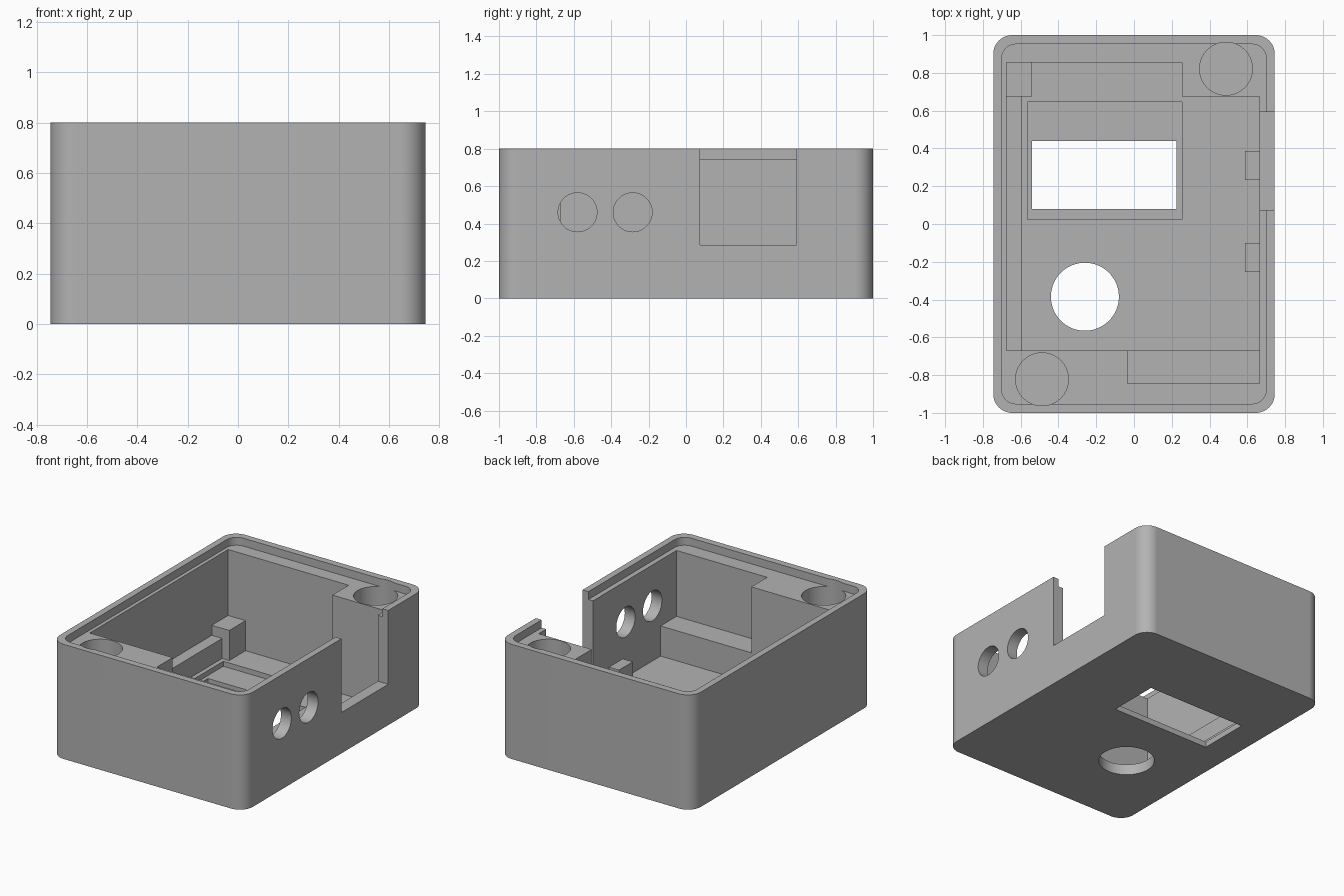
import bpy
import bmesh
import math
from mathutils import Matrix

cube = bpy.data.objects.get("Cube")
if cube:
    bpy.data.objects.remove(cube, do_unlink=True)

GREY = (0.45, 0.45, 0.45, 1)
plastic = bpy.data.materials.new("grey plastic")
plastic.use_nodes = True
plastic.diffuse_color = GREY
plastic.node_tree.nodes["Principled BSDF"].inputs["Base Color"].default_value = GREY

# Main levels
HEIGHT, RIM, LEDGE, RAIL, FLOOR, PANEL = 0.8, 0.745, 0.285, 0.215, 0.075, 0.04
ABOVE = HEIGHT + 0.1


def add_object(name, bm):
    bmesh.ops.recalc_face_normals(bm, faces=bm.faces)
    mesh = bpy.data.meshes.new(name)
    bm.to_mesh(mesh)
    bm.free()
    mesh.materials.append(plastic)
    obj = bpy.data.objects.new(name, mesh)
    bpy.context.collection.objects.link(obj)
    return obj


def prism(name, outline, z0, z1):
    bm = bmesh.new()
    face = bm.faces.new([bm.verts.new((x, y, z0)) for x, y in outline])
    top = bmesh.ops.extrude_face_region(bm, geom=[face])["geom"]
    verts = [v for v in top if isinstance(v, bmesh.types.BMVert)]
    bmesh.ops.translate(bm, verts=verts, vec=(0, 0, z1 - z0))
    return add_object(name, bm)


def box(name, x0, x1, y0, y1, z0, z1):
    return prism(name, [(x0, y0), (x1, y0), (x1, y1), (x0, y1)], z0, z1)


def rounded_rect(hx, hy, r, steps=12):
    points = []
    for i, (sx, sy) in enumerate([(1, 1), (-1, 1), (-1, -1), (1, -1)]):
        for k in range(steps + 1):
            a = math.pi / 2 * (i + k / steps)
            points.append((sx * (hx - r) + r * math.cos(a),
                           sy * (hy - r) + r * math.sin(a)))
    return points


def cylinder(name, center, radius, depth, sideways=False):
    bm = bmesh.new()
    turn = Matrix.Rotation(math.pi / 2, 4, "Y") if sideways else Matrix()
    bmesh.ops.create_cone(bm, cap_ends=True, segments=64, radius1=radius,
                          radius2=radius, depth=depth,
                          matrix=Matrix.Translation(center) @ turn)
    return add_object(name, bm)


# Outer shell
shell = prism("case_shell", rounded_rect(0.745, 1, 0.1), 0, HEIGHT)

# Cavity outline leaves solid corner pillars at back left and front right
cavity = [(-0.675, -0.67), (-0.035, -0.67), (-0.035, -0.845), (0.665, -0.845),
          (0.665, 0.675), (0.255, 0.675), (0.255, 0.855), (-0.675, 0.855)]
cutters = [
    prism("rim_cutter", rounded_rect(0.70, 0.952, 0.075), RIM, ABOVE),
    prism("cavity_cutter", cavity, FLOOR, ABOVE),
    # Screen recess and window in the floor
    box("panel_cutter", -0.565, 0.255, 0.025, 0.645, PANEL, 0.2),
    box("window_cutter", -0.54, 0.225, 0.08, 0.44, -0.1, 0.2),
    # Round floor opening
    cylinder("knob_hole_cutter", (-0.26, -0.385, 0), 0.18, 0.4),
    # Side notch
    box("notch_cutter", 0.6, 0.9, 0.075, 0.592, LEDGE, ABOVE),
]
# Two side holes and two pillar sockets
for y in (-0.58, -0.285):
    cutters.append(cylinder("side_hole_cutter", (0.7, y, 0.46), 0.104, 0.3, True))
for s in (1, -1):
    cutters.append(cylinder("socket_cutter", (s * 0.487, s * 0.822, 0.7), 0.14, 0.4))

bpy.context.view_layer.objects.active = shell
for cutter in cutters:
    cutter.hide_render = True
    mod = shell.modifiers.new(cutter.name, "BOOLEAN")
    mod.operation = "DIFFERENCE"
    mod.solver = "EXACT"
    mod.object = cutter
    bpy.ops.object.modifier_apply(modifier=mod.name)
for cutter in cutters:
    bpy.data.objects.remove(cutter, do_unlink=True)

bpy.ops.object.select_all(action="DESELECT")
shell.select_set(True)
bpy.ops.object.shade_smooth_by_angle(angle=math.radians(30))
weighted = shell.modifiers.new("even_shading", "WEIGHTED_NORMAL")
weighted.keep_sharp = True

# Interior supports, sunk slightly into the walls and floor
SUNK = FLOOR - 0.02
box("left_rail", -0.69, -0.595, -0.69, 0.69, SUNK, RAIL)
box("corner_post", -0.69, -0.54, 0.675, 0.87, SUNK, LEDGE)
box("front_ledge", -0.05, 0.68, -0.86, -0.67, SUNK, LEDGE)
for name, y in (("front_support", -0.177), ("back_support", 0.31)):
    box(name, 0.588, 0.68, y - 0.076, y + 0.076, SUNK, RAIL)
